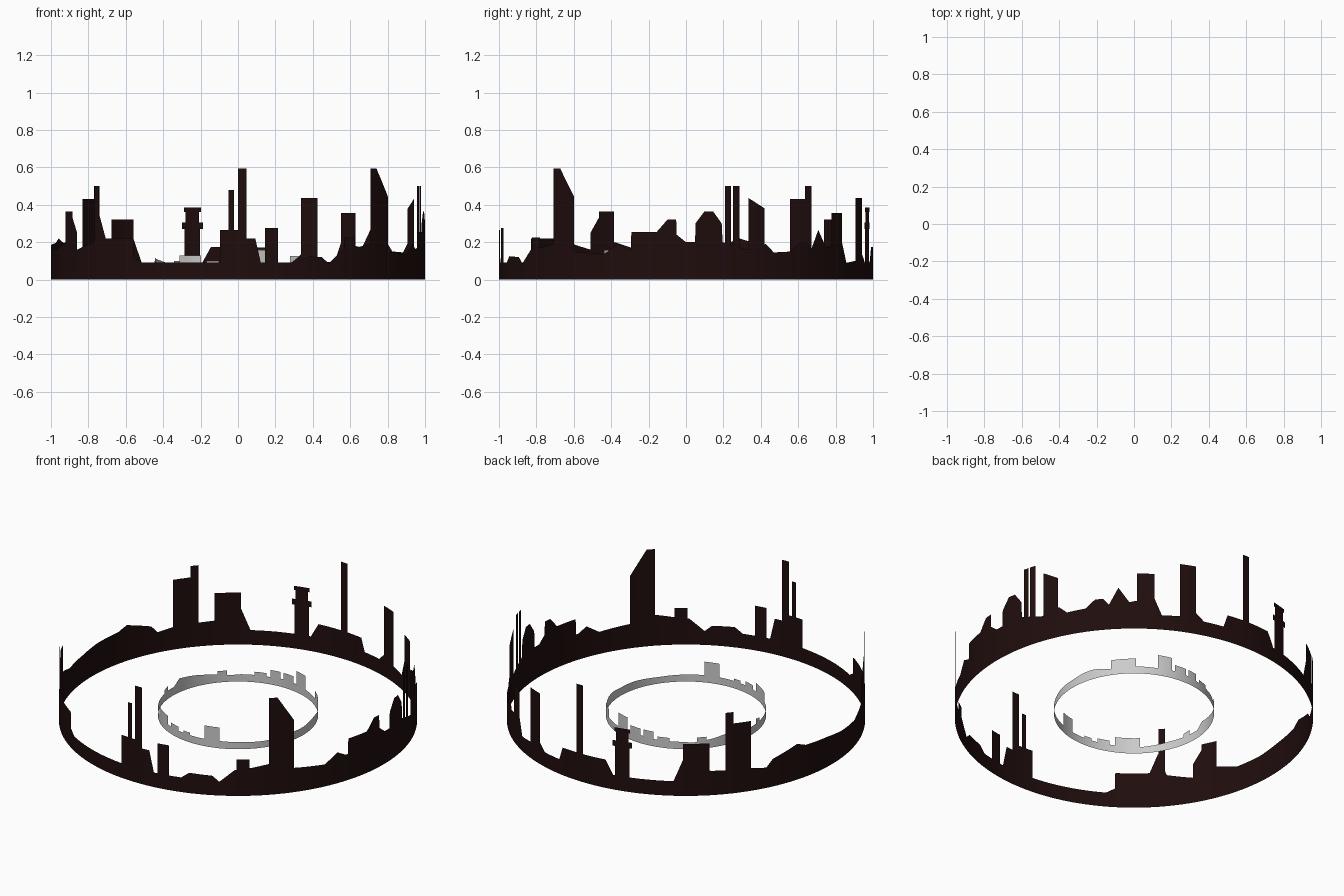
import bpy, math

def material(name, rgb):
    m = bpy.data.materials.new(name)
    m.diffuse_color = (*rgb, 1)
    return m

dark = material("dark_maroon", (0.014, 0.004, 0.004))
grey = material("pale_grey", (0.60, 0.60, 0.60))

def lerp(pts, a):
    for (a0, h0), (a1, h1) in zip(pts, pts[1:]):
        if a0 <= a <= a1:
            return h0 + (h1 - h0) * (a - a0) / max(a1 - a0, 1e-6)
    return pts[-1][1]

def build(name, strips, radius, mat):
    """Curved zero-thickness sheet from strips (a0, a1, low, top0, top1)."""
    verts, faces, index = [], [], {}
    def vert(a, z):
        key = (round(a % 360, 3), round(z, 4))
        if key not in index:
            index[key] = len(verts)
            t = math.radians(a)
            verts.append((radius * math.cos(t), radius * math.sin(t), z))
        return index[key]
    for a0, a1, low, t0, t1 in strips:
        faces.append((vert(a0, low), vert(a1, low), vert(a1, t1), vert(a0, t0)))
    me = bpy.data.meshes.new(name)
    me.from_pydata(verts, [], faces)
    me.materials.append(mat)
    me.polygons.foreach_set("use_smooth", [True] * len(me.polygons))
    ob = bpy.data.objects.new(name, me)
    bpy.context.collection.objects.link(ob)
    return ob

def skyline(name, terrain, towers, radius, low, mat):
    """Ring whose top follows the terrain line, replaced by towers where they are."""
    cuts = {float(2 * i) for i in range(181)} | {float(p[0]) for p in terrain}
    for t in towers:
        cuts |= {float(t[0]), float(t[1])}
    cuts = sorted(cuts)
    strips = []
    for a0, a1 in zip(cuts, cuts[1:]):
        mid = (a0 + a1) / 2
        line = terrain
        for s, e, h0, h1 in towers:
            if s <= mid <= e:
                line = [(s, h0), (e, h1)]
        strips.append((a0, a1, low, lerp(line, a0), lerp(line, a1)))
    return build(name, strips, radius, mat)

# Outer skyline: low roofs as (degrees, height)
outer_low = [
    (0, .20), (2.8, .20), (2.9, .30), (5.7, .365), (8.3, .365), (11, .30), (11.3, .2),
    (19, .16), (25.3, .19), (28, .145), (34.4, .15), (37.4, .2), (40, .2), (42, .16),
    (45, .265), (48.5, .17), (56.5, .2), (59, .09), (65, .10), (70, .14), (73, .09),
    (80, .09), (81.5, .17), (98.3, .175), (101, .09), (121, .09), (124, .22), (133, .15),
    (146, .14), (151.6, .125), (154, .17), (163.4, .22), (167, .195), (177, .185),
    (185, .167), (195, .16), (202.5, .2), (210.7, .16), (219.5, .2), (222.3, .34),
    (225, .22), (236, .22), (236.1, .12), (239, .09), (272.6, .09), (277, .09),
    (286.5, .09), (289.2, .125), (296.7, .12), (299, .085), (304, .16), (309, .17),
    (315, .19), (323, .15), (334, .136), (338.7, .19), (342, .16), (342.9, .16),
    (343, .255), (351, .255), (354.3, .32), (357, .32), (357.1, .24), (360, .2)]
# Outer skyline: towers as (start, end, height at start, height at end)
outer_towers = [
    (12.1, 13.9, .5, .5), (14.5, 16.6, .5, .5), (19.6, 24.9, .435, .38),
    (51, 56.5, .355, .355), (64.9, 70.3, .435, .435), (87.4, 90, .595, .595),
    (102, 106.3, .385, .385), (124, 132.5, .32, .32), (137.8, 140.4, .5, .5),
    (140.4, 146.2, .43, .43), (202.6, 207.8, .365, .365), (207.8, 210.7, .33, .25),
    (220, 222.1, .5, .5), (264.5, 267.1, .265, .265), (267.1, 268.7, .48, .48),
    (268.7, 270, .265, .265), (270, 272.6, .595, .595), (272.6, 275.3, .22, .22),
    (275.3, 277, .22, .09), (278.3, 282.4, .275, .275), (304.5, 308.7, .225, .225),
    (315, 317.7, .595, .595), (317.7, 323.2, .595, .445)]
skyline("outer_skyline", outer_low, outer_towers, 1.0, 0.0, dark)

# Overhanging ledges on the round-topped tower
ledges = []
for half, lo, hi in ((2.7, 0.36, 0.385), (3.3, 0.27, 0.305), (2.5, 0.0, 0.27)):
    for a, b in ((104.15 - half, 102.0), (106.3, 104.15 + half)):
        lo2 = 0.09 if lo == 0.0 else lo
        ledges.append((a, b, lo2, hi, hi))
build("tower_ledges", ledges, 1.0, dark)

# Inner skyline
inner_low = [
    (0, .08), (12, .09), (20, .09), (33, .07), (51, .075), (67, .075), (79, .08),
    (92, .08), (103, .075), (123, .075), (130, .07), (145, .085), (157, .10),
    (172, .115), (178, .08), (205, .08), (225, .07), (245, .075), (270, .075),
    (292, .075), (325, .07), (345, .08), (360, .08)]
inner_towers = [
    (33.3, 51.4, .125, .125), (67.5, 78.3, .16, .16), (81, 90.5, .12, .12),
    (93, 101, .12, .12), (104, 113, .095, .095), (133, 140, .10, .10),
    (186, 192, .11, .10), (225.7, 243.7, .128, .128), (248, 257, .10, .10),
    (262, 268, .09, .09), (280.4, 291.8, .158, .158)]
skyline("inner_skyline", inner_low, inner_towers, 0.447, 0.03, grey)
